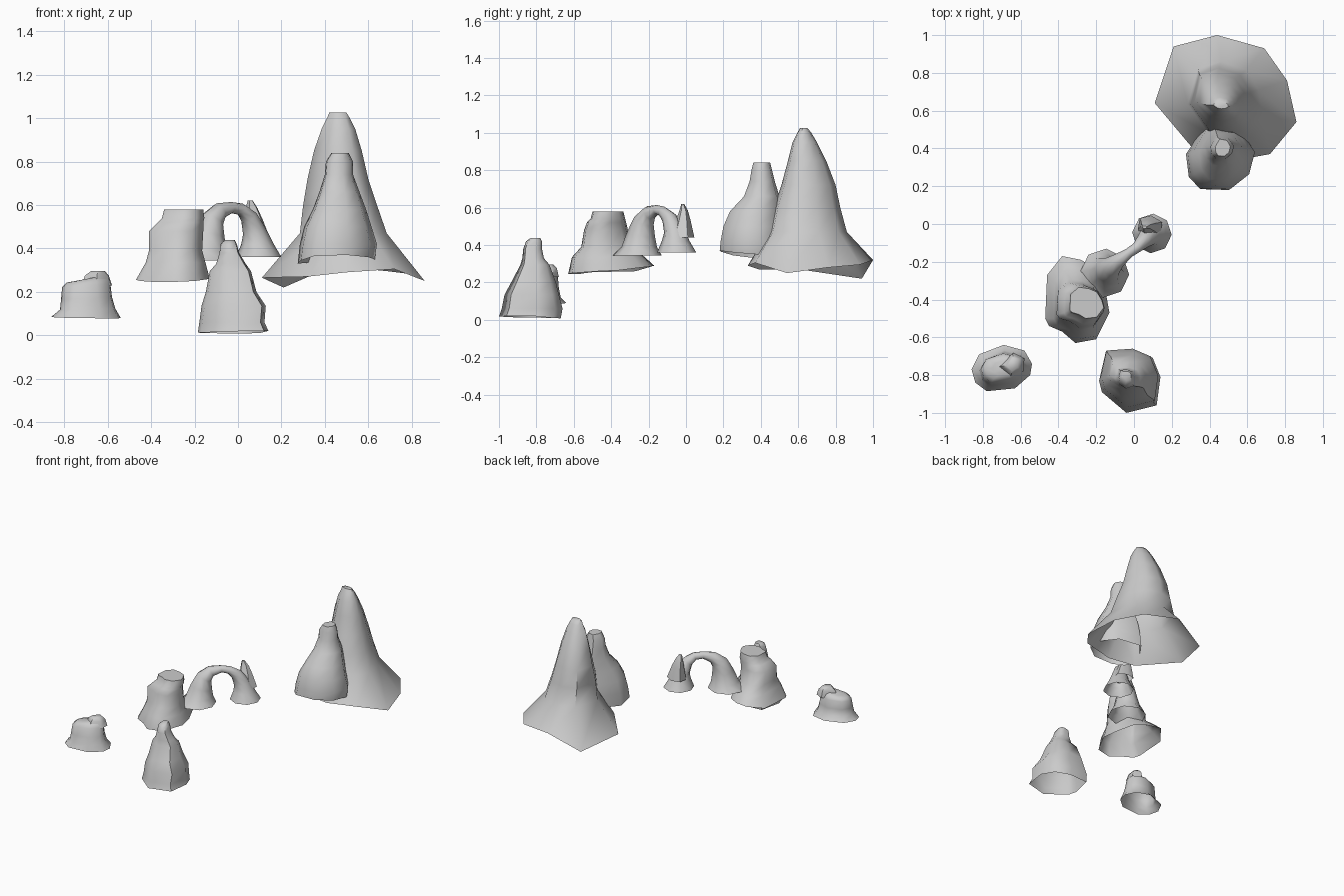
import bpy, bmesh, math
from mathutils import Vector


def loft(name, rings, caps=(False, True)):
    """Skin a list of equal-length point rings, softly shaded."""
    bm = bmesh.new()
    rows = [[bm.verts.new(p) for p in r] for r in rings]
    n = len(rows[0])
    for a, b in zip(rows, rows[1:]):
        for i in range(n):
            j = (i + 1) % n
            bm.faces.new((a[i], a[j], b[j], b[i]))
    if caps[0]:
        bm.faces.new(rows[0][::-1])
    if caps[1]:
        bm.faces.new(rows[-1])
    bmesh.ops.recalc_face_normals(bm, faces=bm.faces)
    me = bpy.data.meshes.new(name)
    bm.to_mesh(me)
    bm.free()
    ob = bpy.data.objects.new(name, me)
    bpy.context.collection.objects.link(ob)
    bpy.ops.object.select_all(action='DESELECT')
    ob.select_set(True)
    bpy.context.view_layer.objects.active = ob
    bpy.ops.object.shade_smooth_by_angle(angle=math.radians(55))
    return ob


def rock(name, base, levels, tilt=0.0):
    """Open-bottomed rock: uneven foot outline, then the outline refitted
    to the box (z, x0, x1, y0, y1) of every level."""
    xs, ys = [p[0] for p in base], [p[1] for p in base]
    unit = [((x - min(xs)) / (max(xs) - min(xs)),
             (y - min(ys)) / (max(ys) - min(ys))) for x, y, _ in base]
    rings = [base]
    for k, (z, x0, x1, y0, y1) in enumerate(levels):
        t = tilt * (k + 1) / len(levels)
        rings.append([(x0 + u * (x1 - x0), y0 + v * (y1 - y0), z + t * (2 * u - 1))
                      for u, v in unit])
    return loft(name, rings)


# tall mountain
rock("tall_mountain",
     [(.11, .64, .265), (.32, .39, .27), (.5, .33, .29), (.72, .37, .305), (.86, .54, .25),
      (.81, .76, .28), (.69, .93, .295), (.44, 1.0, .32), (.21, .94, .22)],
     [(.47, .285, .685, .44, .86), (.60, .30, .64, .47, .825), (.72, .32, .60, .51, .80),
      (.85, .35, .57, .545, .75), (.95, .385, .54, .57, .70), (1.0, .41, .515, .595, .67),
      (1.025, .42, .50, .61, .65)])

# shoulder peak in front of it
rock("shoulder_peak",
     [(.275, .37, .33), (.29, .25, .345), (.35, .185, .365), (.5, .18, .37), (.60, .26, .36),
      (.63, .38, .35), (.55, .50, .345), (.38, .53, .34)],
     [(.42, .285, .64, .185, .53), (.50, .305, .615, .20, .52), (.58, .345, .59, .235, .51),
      (.66, .375, .56, .31, .50), (.74, .40, .53, .34, .475), (.80, .405, .53, .35, .46),
      (.84, .43, .51, .36, .45)])

# broad butte with stepped top
rock("butte",
     [(-.46, -.27, .26), (-.47, -.50, .255), (-.45, -.54, .25), (-.38, -.57, .245),
      (-.31, -.63, .245), (-.20, -.61, .25), (-.13, -.47, .26), (-.15, -.36, .265),
      (-.20, -.24, .28), (-.28, -.19, .285), (-.38, -.17, .29)],
     [(.335, -.425, -.15, -.61, -.22), (.39, -.41, -.165, -.56, -.29),
      (.48, -.41, -.16, -.545, -.31), (.52, -.37, -.16, -.53, -.32),
      (.54, -.35, -.155, -.51, -.325), (.58, -.34, -.16, -.50, -.335)])

# foreground spire
rock("front_spire",
     [(-.185, -.83, .012), (-.17, -.89, .012), (-.04, -1.0, .018), (.12, -.96, .02),
      (.14, -.81, .02), (.10, -.71, .01), (0, -.67, .008), (-.15, -.68, .01)],
     [(.06, -.178, .122, -.985, -.66), (.135, -.168, .128, -.97, -.68),
      (.20, -.148, .085, -.935, -.695), (.295, -.13, .06, -.885, -.73),
      (.33, -.10, .035, -.875, -.76), (.38, -.085, .005, -.87, -.77),
      (.42, -.08, -.005, -.855, -.77), (.438, -.06, -.015, -.83, -.78)])

# small mesa, higher on its right half
rock("small_mesa",
     [(-.86, -.77, .085), (-.84, -.84, .082), (-.78, -.885, .08), (-.63, -.87, .078),
      (-.55, -.80, .078), (-.54, -.74, .08), (-.58, -.67, .085), (-.69, -.64, .09),
      (-.82, -.69, .088)],
     [(.12, -.82, -.565, -.87, -.67), (.17, -.815, -.58, -.855, -.68),
      (.23, -.81, -.588, -.84, -.685), (.252, -.79, -.60, -.82, -.70),
      (.262, -.75, -.62, -.80, -.72)], tilt=0.012)
rock("mesa_knob",
     [(-.72, -.76, .23), (-.65, -.82, .23), (-.585, -.78, .23), (-.58, -.71, .23),
      (-.64, -.68, .23)],
     [(.275, -.705, -.595, -.80, -.69), (.297, -.675, -.615, -.78, -.71)])

# natural arch: a tube swept from one flared foot to the other
path = [(-.155, -.26, .345, .13), (-.145, -.25, .39, .095), (-.135, -.24, .46, .075),
        (-.12, -.225, .53, .056), (-.085, -.195, .572, .040), (-.03, -.155, .588, .026),
        (.015, -.125, .58, .028), (.05, -.09, .545, .040), (.075, -.065, .48, .054),
        (.09, -.055, .42, .075), (.095, -.05, .36, .105)]
pts = [Vector(p[:3]) for p in path]
side = Vector((.22, -.25, 0)).normalized()
rings = []
for i, p in enumerate(pts):
    t = (pts[min(i + 1, len(pts) - 1)] - pts[max(i - 1, 0)]).normalized()
    if i < 2:
        t = Vector((0, 0, 1))
    elif i > len(pts) - 3:
        t = Vector((0, 0, -1))
    up = side.cross(t).normalized()
    r = path[i][3]
    rings.append([p + r * (math.cos(a) * side + math.sin(a) * up)
                  for a in (2 * math.pi * k / 8 for k in range(8))])
loft("stone_arch", rings, caps=(False, False))

# horn on the arch's outer leg
rock("arch_horn",
     [(.02, -.03, .44), (.06, -.09, .44), (.14, -.06, .44), (.15, .01, .44), (.09, .045, .44),
      (.03, .03, .44)],
     [(.53, .03, .115, -.055, .025), (.585, .035, .09, -.035, .01),
      (.62, .045, .068, -.025, -.01)])
